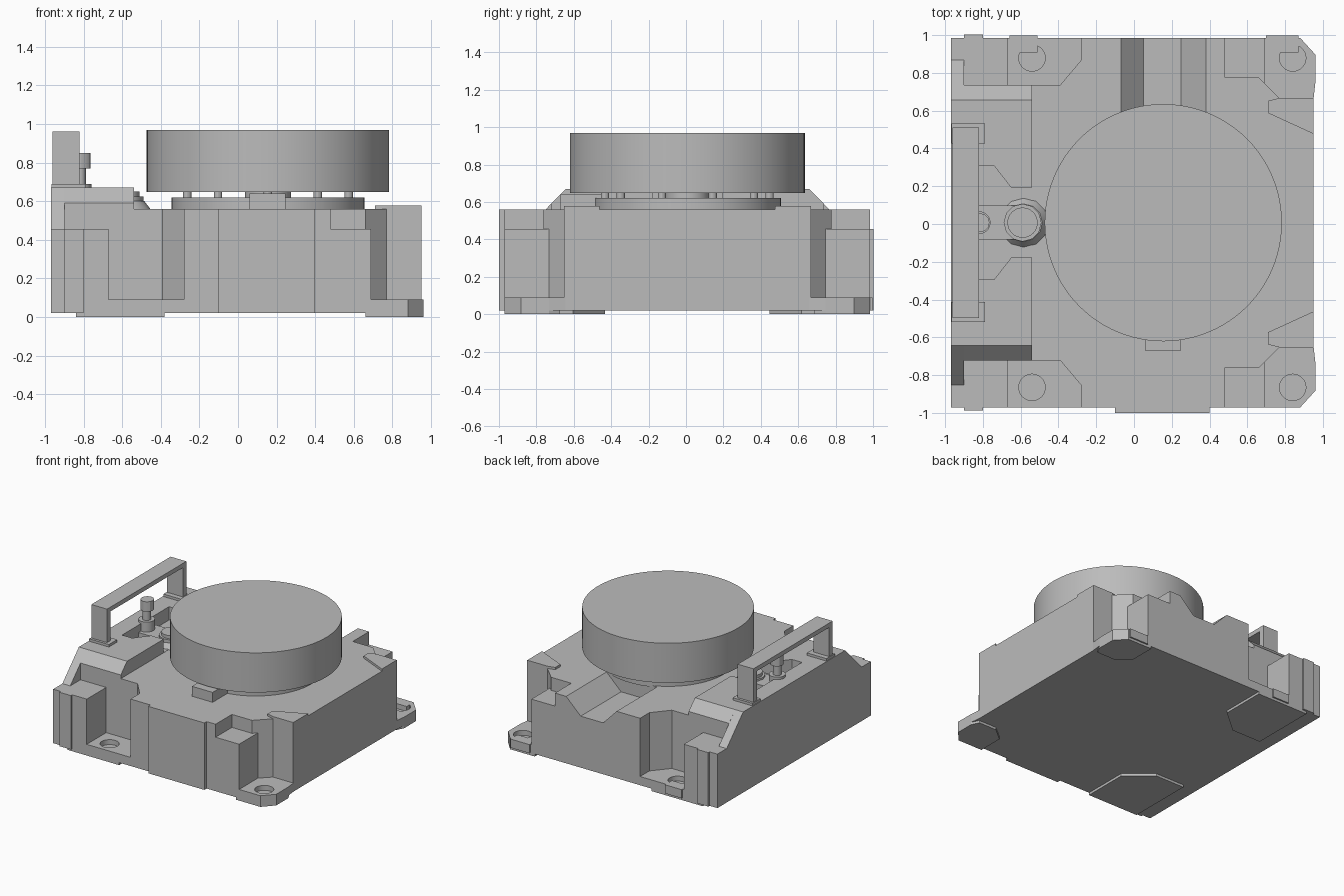
import bpy, bmesh, math
from mathutils import Vector

CY = 0.007  # the plan is symmetric about this y line

cube = bpy.data.objects.get("Cube")
if cube:
    bpy.data.objects.remove(cube)

grey = bpy.data.materials.new("plain grey")
grey.use_nodes = True
grey.diffuse_color = (0.5, 0.5, 0.5, 1)
grey.node_tree.nodes["Principled BSDF"].inputs["Base Color"].default_value = (0.5, 0.5, 0.5, 1)


def extrude(name, points, push):
    """Solid made by pushing a closed outline along a vector."""
    bm = bmesh.new()
    face = bm.faces.new([bm.verts.new(p) for p in points])
    moved = bmesh.ops.extrude_face_region(bm, geom=[face])["geom"]
    bmesh.ops.translate(bm, vec=Vector(push),
                        verts=[g for g in moved if isinstance(g, bmesh.types.BMVert)])
    bmesh.ops.recalc_face_normals(bm, faces=bm.faces)
    mesh = bpy.data.meshes.new(name)
    bm.to_mesh(mesh)
    bm.free()
    mesh.materials.append(grey)
    obj = bpy.data.objects.new(name, mesh)
    bpy.context.collection.objects.link(obj)
    return obj


def plan(name, outline, z0, z1, side=1):
    return extrude(name, [(x, y * side + CY, z0) for x, y in outline], (0, 0, z1 - z0))


def box(name, x0, x1, y0, y1, z0, z1, side=1):
    return plan(name, [(x0, y0), (x1, y0), (x1, y1), (x0, y1)], z0, z1, side)


def ridge(name, half, x0, x1):
    pts = half + [(-y, z) for y, z in reversed(half)]
    return extrude(name, [(x0, y + CY, z) for y, z in pts], (x1 - x0, 0, 0))


def disc(name, x, y, r, z0, z1, n=32, r_top=None):
    bpy.ops.mesh.primitive_cone_add(vertices=n, radius1=r, depth=z1 - z0,
                                    radius2=r if r_top is None else r_top,
                                    location=(x, y + CY, (z0 + z1) / 2))
    obj = bpy.context.object
    obj.name = name
    obj.data.materials.append(grey)
    bpy.ops.object.shade_smooth_by_angle(angle=math.radians(30))
    return obj


def cut(obj, cutter):
    mod = obj.modifiers.new("cut", "BOOLEAN")
    mod.operation = "DIFFERENCE"
    mod.solver = "EXACT"
    mod.object = cutter
    bpy.context.view_layer.objects.active = obj
    bpy.ops.object.modifier_apply(modifier=mod.name)
    bpy.data.objects.remove(cutter)


# main housing with notched corners
half = [(-.97, -.73), (-.39, -.73), (-.28, -.86), (-.28, -.978), (.48, -.978),
        (.48, -.77), (.66, -.77), (.77, -.66), (.95, -.66)]
housing = plan("housing", half + [(x, -y) for x, y in reversed(half)], .02, .56)
trough = [(-.09, .58), (-.07, .56), (.05, .435), (.25, .435), (.38, .56), (.4, .58)]
cut(housing, extrude("trough_cutter", [(x, .47, z) for x, z in trough], (0, .6, 0)))

# raised ridge on one side, with sloping ends and a recess
ridge("ridge_edge", [(.65, .67), (.86, .455), (.86, .02)], -.97, -.9)
main_ridge = ridge("ridge", [(.65, .67), (.73, .59), (.73, .3)], -.9, -.54)
recess = [(-.83, .3), (-.74, .3), (-.65, .185), (-.5, .185)]
cut(main_ridge, plan("recess_cutter", recess + [(x, -y) for x, y in reversed(recess)], .562, .8))

# corner details, repeated at the front and back
for side, word in ((1, "front"), (-1, "back")):
    box(word + "_left_block", -.9, -.67, -.978, -.72, .02, .455, side)
    box(word + "_edge_block", -.97, -.9, -.978, -.85, .02, .455, side)
    box(word + "_rib", -.9, -.8, -.995, -.9, .02, .455, side)
    box(word + "_right_block", .48, .69, -.978, -.74, .02, .455, side)
    floor = box(word + "_pocket_floor", -.67, -.28, -.978, -.72, .02, .09, side)
    cut(floor, disc("hole_cutter", -.54, -.872 * side, .07, .05, .2))
    tab = [(.66, -.978), (.88, -.978), (.96, -.89), (.96, -.74), (.95, -.65),
           (.77, -.65), (.66, -.76)]
    lug = plan(word + "_mounting_lug", tab, .02, .09, side)
    cut(lug, disc("hole_cutter", .84, -.872 * side, .07, .05, .2))
    plan(word + "_lug_pad", [(.66, -.978), (.88, -.978), (.96, -.89), (.96, -.74),
                             (.93, -.68), (.77, -.68), (.66, -.77)], 0, .02, side)
    plan(word + "_foot_pad", [(-.84, -.978), (-.38, -.978), (-.38, -.61), (-.58, -.44),
                              (-.84, -.44)], 0, .02, side)
    plan(word + "_top_pad", [(.95, -.66), (.77, -.66), (.71, -.645), (.71, -.58),
                             (.95, -.47)], .55, .578, side)
    # handle foot and leg
    box(word + "_handle_foot", -.965, -.79, -.525, -.42, .66, .69, side)
    box(word + "_handle_leg", -.96, -.82, -.505, -.46, .68, .95, side)

box("front_panel", -.1, .4, -1.007, -.9, .02, .56)
box("back_left_bulge", -.66, -.51, .9, .99, .02, .09)
box("back_right_bulge", .7, .87, .9, .99, .02, .09)
box("handle_bar", -.96, -.82, -.505, .505, .925, .96)

# latch in the recess
box("latch_arm", -.83, -.6, -.09, .09, .56, .61)
disc("latch_base", -.585, 0, .135, .555, .6, 12, .1)
disc("latch_collar", -.59, 0, .1, .595, .625, 12)
disc("latch_screw", -.59, 0, .08, .62, .65)
disc("post_plate", -.82, 0, .06, .56, .69)
disc("post_stem", -.82, 0, .032, .68, .77, 16)
disc("post_head", -.815, 0, .05, .77, .85, 12)

# turntable: lower ring, spacer pins, large upper drum
disc("lower_ring", .155, 0, .5, .55, .62, 64)
disc("hub", .155, 0, .12, .61, .66)
for i in range(10):
    a = math.tau * (i + .5) / 10
    disc("spacer_pin", .155 + .44 * math.cos(a), .44 * math.sin(a), .022, .61, .66, 12)
disc("upper_drum", .155, 0, .628, .648, .968, 96)
box("ring_stop", .06, .245, -.68, -.46, .55, .64)
